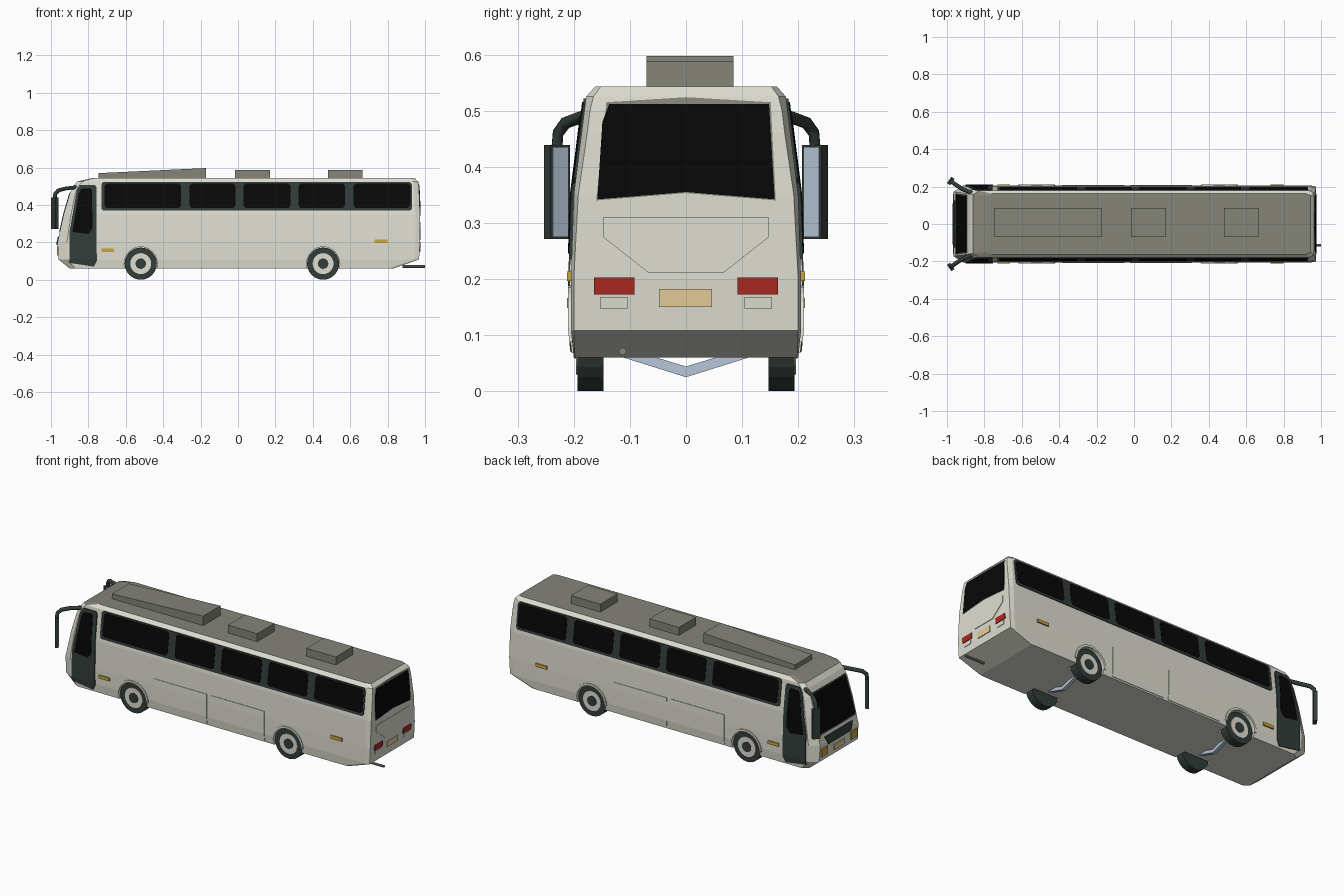
import bpy, bmesh, math
from mathutils import Vector

if "Cube" in bpy.data.objects:
    bpy.data.objects.remove(bpy.data.objects["Cube"])


def material(name, r, g, b):
    m = bpy.data.materials.new(name)
    lin = [((c / 255 + 0.055) / 1.055) ** 2.4 if c > 10 else c / 255 / 12.92 for c in (r, g, b)]
    m.diffuse_color = (*lin, 1)
    m.use_nodes = True
    m.node_tree.nodes["Principled BSDF"].inputs["Base Color"].default_value = m.diffuse_color
    return m


WHITE = material("body_white", 223, 223, 211)
GREY = material("roof_grey", 133, 133, 122)
GLASS = material("black_glass", 7, 7, 7)
TRIM = material("dark_trim", 50, 61, 58)
RED = material("red_light", 172, 42, 34)
AMBER = material("amber_light", 202, 164, 60)
TAN = material("tan_plate", 232, 207, 156)
STEEL = material("pale_steel", 182, 198, 216)


def add_object(name, bm, mats):
    bmesh.ops.recalc_face_normals(bm, faces=bm.faces)
    me = bpy.data.meshes.new(name)
    bm.to_mesh(me)
    bm.free()
    for m in mats:
        me.materials.append(m)
    ob = bpy.data.objects.new(name, me)
    bpy.context.collection.objects.link(ob)
    return ob


# Body levels: z, front x, rear x, half widths (front, middle, rear), front corner length
LEVELS = [
    (0.060, -0.900, 0.830, 0.180, 0.200, 0.198, 0.03),
    (0.108, -0.960, 0.968, 0.175, 0.205, 0.200, 0.05),
    (0.200, -0.965, 0.973, 0.172, 0.205, 0.200, 0.05),
    (0.350, -0.932, 0.973, 0.168, 0.200, 0.192, 0.04),
    (0.460, -0.900, 0.969, 0.164, 0.1862, 0.176, 0.03),
    (0.500, -0.880, 0.966, 0.160, 0.1811, 0.171, 0.025),
    (0.525, -0.860, 0.962, 0.157, 0.178, 0.165, 0.03),
    (0.543, -0.780, 0.945, 0.150, 0.162, 0.152, 0.02),
]


def at(z, col):
    for a, b in zip(LEVELS, LEVELS[1:]):
        if z <= b[0]:
            break
    t = (z - a[0]) / (b[0] - a[0])
    return a[col] + (b[col] - a[col]) * t


# Body shell: stacked plan outlines, grey on the roof faces
bm = bmesh.new()
rings = []
for z, xf, xr, wf, w, wr, d in LEVELS:
    half = [(xf, wf), (xf + d, w), (xr - 0.025, w), (xr, wr)]
    outline = half + [(x, -y) for x, y in reversed(half)]
    rings.append([bm.verts.new((x, y, z)) for x, y in outline])
for a, b in zip(rings, rings[1:]):
    for i in range(8):
        j = (i + 1) % 8
        bm.faces.new((a[i], a[j], b[j], b[i]))
bm.faces.new(rings[0])
bm.faces.new(rings[-1])
bmesh.ops.recalc_face_normals(bm, faces=bm.faces)
for f in bm.faces:
    f.normal_update()
    f.material_index = int(f.normal.z > 0.93)
body = add_object("body", bm, [WHITE, GREY])


def cylinder(name, x, y, z, r, depth, mats, axis="Y", seg=24):
    bm = bmesh.new()
    bmesh.ops.create_cone(bm, cap_ends=True, segments=seg, radius1=r, radius2=r, depth=depth)
    ob = add_object(name, bm, mats)
    ob.rotation_euler = (math.pi / 2, 0, 0) if axis == "Y" else (0, math.pi / 2, 0)
    ob.location = (x, y, z)
    return ob


def plate(name, pts, side, mat, top):
    """Thin plate hugging the body; pts are (x, z) on the sides or (y, z) on the ends."""
    bm = bmesh.new()
    bm.faces.new([bm.verts.new((u, v, 0)) for u, v in pts])
    for lv in LEVELS:
        geom = bm.verts[:] + bm.edges[:] + bm.faces[:]
        bmesh.ops.bisect_plane(bm, geom=geom, plane_co=(0, lv[0], 0), plane_no=(0, 1, 0))
    ext = bmesh.ops.extrude_face_region(bm, geom=bm.faces[:])
    for g in ext["geom"]:
        if isinstance(g, bmesh.types.BMVert):
            g.co.z = 1
    for v in bm.verts:
        u, z = v.co.x, v.co.y
        off = top if v.co.z > 0.5 else -0.002
        if side == "front":
            v.co = (at(z, 1) - off, u, z)
        elif side == "rear":
            v.co = (at(z, 2) + off, u, z)
        else:
            v.co = (u, side * (at(z, 4) + off), z)
    return add_object(name, bm, [mat])


def rect(a, b, c, d, k=0.0):
    """Rectangle a..b by c..d, with corners chamfered by k."""
    if not k:
        return [(a, c), (b, c), (b, d), (a, d)]
    return [(a + k, c), (b - k, c), (b, c + k), (b, d - k),
            (b - k, d), (a + k, d), (a, d - k), (a, c + k)]


AXLES = (-0.52, 0.455)
PANES = [(-0.714, -0.304), (-0.259, -0.013), (0.030, 0.281), (0.324, 0.572), (0.618, 0.921)]
for s in (1, -1):
    # Side window band and panes
    plate("window_band", rect(-0.73, 0.93, 0.37, 0.522, 0.01), s, TRIM, 0.004)
    for a, b in PANES:
        plate("side_window", rect(a, b, 0.384, 0.515, 0.012), s, GLASS, 0.006)
    # Doors
    plate("door", [(-0.90, 0.09), (-0.77, 0.07), (-0.755, 0.10), (-0.757, 0.495), (-0.765, 0.507),
                   (-0.845, 0.507), (-0.862, 0.48), (-0.90, 0.26)], s, TRIM, 0.005)
    plate("door_window", [(-0.885, 0.255), (-0.80, 0.245), (-0.777, 0.275), (-0.782, 0.48),
                          (-0.79, 0.49), (-0.838, 0.486), (-0.852, 0.46)], s, GLASS, 0.007)
    # Luggage hatches and marker lights
    for a, b in ((-0.385, -0.052), (-0.022, 0.31)):
        plate("luggage_hatch", rect(a, b, 0.068, 0.236), s, WHITE, 0.003)
    plate("front_marker", rect(-0.73, -0.663, 0.148, 0.166), s, AMBER, 0.007)
    plate("rear_marker", rect(0.73, 0.80, 0.196, 0.214), s, AMBER, 0.007)
    for x in AXLES:
        # Wheel well cut, arch lip and wheel
        cut = cylinder("wheel_well_cutter", x, s * 0.19, 0.09, 0.09, 0.12, [WHITE])
        cut.hide_render = True
        mod = body.modifiers.new("wheel_well", "BOOLEAN")
        mod.operation = "DIFFERENCE"
        mod.solver = "EXACT"
        mod.object = cut
        arc = [math.pi * i / 12 for i in range(13)]
        lip = [(x + 0.1 * math.cos(a), 0.088 + 0.1 * math.sin(a)) for a in arc]
        lip += [(x + 0.088 * math.cos(a), 0.088 + 0.088 * math.sin(a)) for a in reversed(arc)]
        plate("wheel_arch", lip, s, WHITE, 0.005)
        cylinder("tyre", x, s * 0.170, 0.086, 0.086, 0.046, [TRIM])
        cylinder("wheel_rim", x, s * 0.190, 0.086, 0.056, 0.012, [WHITE])
        cylinder("wheel_hub", x, s * 0.192, 0.086, 0.028, 0.014, [TRIM])
    # Lights at both ends
    plate("headlight", rect(*sorted((s * 0.105, s * 0.160)), 0.130, 0.178), "front", AMBER, 0.005)
    plate("tail_light", rect(*sorted((s * 0.092, s * 0.164)), 0.172, 0.203), "rear", RED, 0.004)
    plate("reflector", rect(*sorted((s * 0.104, s * 0.153)), 0.147, 0.168), "rear", WHITE, 0.003)
    # Mirror arm
    cu = bpy.data.curves.new("mirror_arm", "CURVE")
    cu.dimensions = "3D"
    cu.bevel_depth = 0.011
    cu.bevel_resolution = 1
    cu.use_fill_caps = True
    sp = cu.splines.new("POLY")
    path = [(-0.865, 0.165, 0.495), (-0.92, 0.188, 0.488), (-0.960, 0.215, 0.478),
            (-0.977, 0.228, 0.460), (-0.980, 0.231, 0.42)]
    sp.points.add(len(path) - 1)
    for p, (x, y, z) in zip(sp.points, path):
        p.co = (x, s * y, z, 1)
    cu.materials.append(TRIM)
    bpy.context.collection.objects.link(bpy.data.objects.new("mirror_arm", cu))
    # Mirror housing, turned inwards, with reflecting face
    for name, mat, size, shift in (("mirror_housing", TRIM, (0.020, 0.042, 0.168), 0),
                                   ("mirror_face", STEEL, (0.003, 0.032, 0.158), 0.0095)):
        bm = bmesh.new()
        bmesh.ops.create_cube(bm, size=1)
        for v in bm.verts:
            v.co = Vector((v.co.x * size[0] + shift, v.co.y * size[1], v.co.z * size[2]))
        ob = add_object(name, bm, [mat])
        ob.location = (-0.980, s * 0.230, 0.355)
        ob.rotation_euler.z = -s * 0.6

# Windscreen, grille and front plate
plate("windscreen_frame", [(-0.164, 0.25), (0.164, 0.25), (0.156, 0.472), (-0.156, 0.472)], "front", TRIM, 0.001)
plate("windscreen", [(-0.157, 0.262), (0, 0.256), (0.157, 0.262), (0.148, 0.465), (-0.148, 0.465)], "front", GLASS, 0.003)
plate("grille", [(-0.10, 0.186), (0.10, 0.186), (0.125, 0.232), (-0.125, 0.232)], "front", TRIM, 0.005)
plate("front_plate", rect(-0.045, 0.045, 0.13, 0.162), "front", TAN, 0.005)

# Rear window, engine cover and rear plate
plate("rear_window_frame", [(-0.160, 0.340), (0, 0.353), (0.160, 0.340), (0.151, 0.515), (0, 0.524), (-0.142, 0.515)], "rear", GREY, 0.002)
plate("rear_window", [(-0.158, 0.342), (0, 0.355), (0.158, 0.342), (0.148, 0.512), (-0.137, 0.512), (-0.149, 0.48)], "rear", GLASS, 0.004)
plate("engine_cover", [(-0.148, 0.31), (-0.148, 0.275), (-0.068, 0.212), (0.068, 0.212), (0.148, 0.275), (0.148, 0.31)], "rear", WHITE, 0.003)
plate("rear_plate", rect(-0.048, 0.046, 0.15, 0.182), "rear", TAN, 0.004)

# Roof units: x start, x end, top z at start and end
for name, a, b, za, zb in (("air_conditioner", -0.745, -0.17, 0.570, 0.597),
                           ("front_roof_vent", -0.015, 0.17, 0.588, 0.588),
                           ("rear_roof_vent", 0.48, 0.665, 0.588, 0.588)):
    bm = bmesh.new()
    bmesh.ops.create_cube(bm, size=1)
    for v in bm.verts:
        left = v.co.x < 0
        z = (za if left else zb) if v.co.z > 0 else 0.538
        v.co = (a if left else b, -0.070 if v.co.y < 0 else 0.085, z)
    add_object(name, bm, [GREY])

# V-shaped axles
for x in AXLES:
    bm = bmesh.new()
    pts = [(-0.15, 0.072), (0, 0.025), (0.15, 0.072), (0.15, 0.09), (0, 0.044), (-0.15, 0.09)]
    for quad in ((0, 1, 4, 5), (1, 2, 3, 4)):
        f = bm.faces.new([bm.verts.new((x - 0.01, *pts[i])) for i in quad])
        ext = bmesh.ops.extrude_face_region(bm, geom=[f])
        bmesh.ops.translate(bm, vec=(0.02, 0, 0),
                            verts=[g for g in ext["geom"] if isinstance(g, bmesh.types.BMVert)])
    add_object("axle", bm, [STEEL])

# Exhaust pipe
cylinder("exhaust_pipe", 0.94, -0.113, 0.071, 0.007, 0.12, [GREY], axis="X", seg=8)
